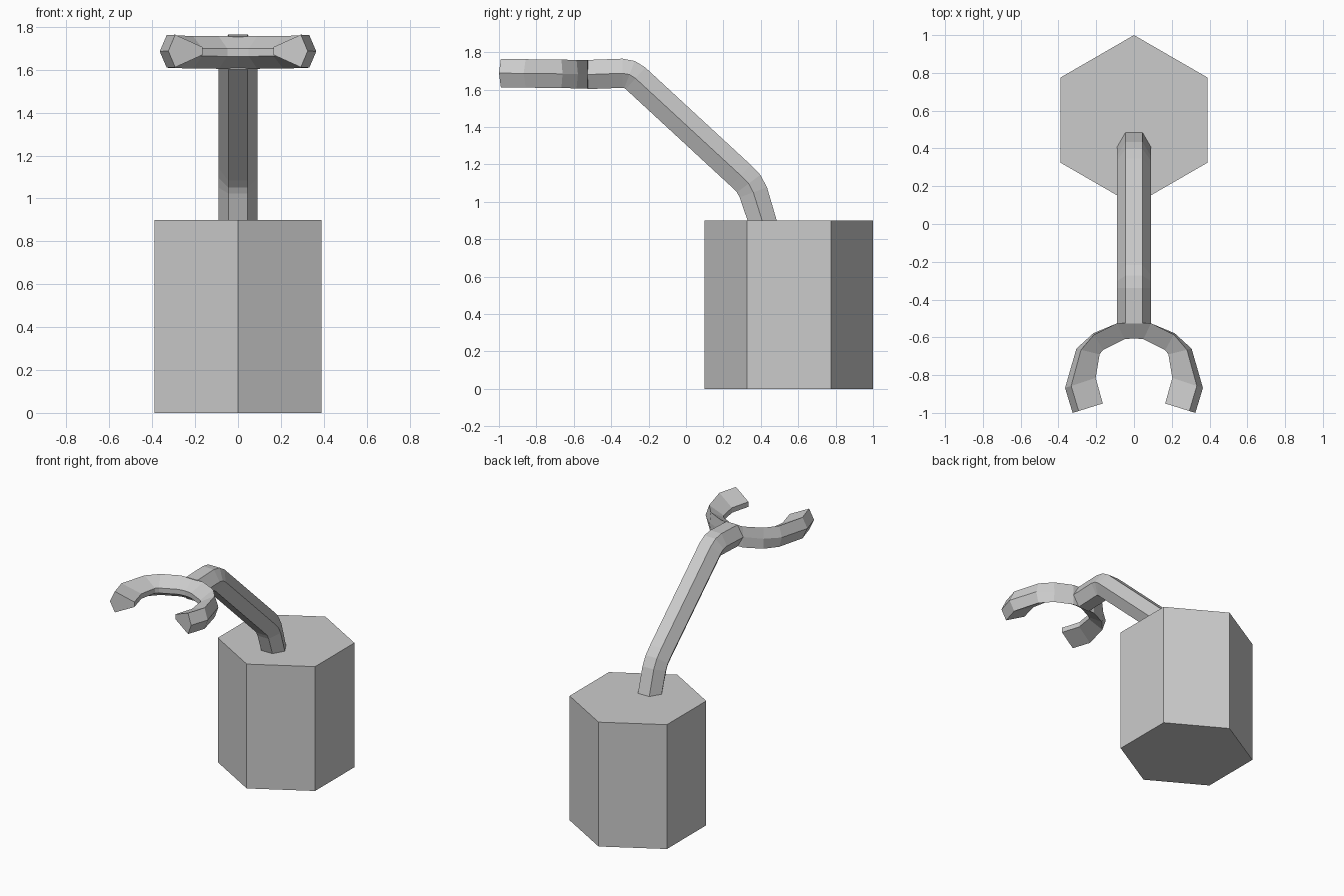
import bpy, bmesh, math
from mathutils import Vector

if "Cube" in bpy.data.objects:
    bpy.data.objects.remove(bpy.data.objects["Cube"])


def mesh_object(name, bm):
    bmesh.ops.recalc_face_normals(bm, faces=bm.faces)
    me = bpy.data.meshes.new(name)
    bm.to_mesh(me)
    bm.free()
    ob = bpy.data.objects.new(name, me)
    bpy.context.collection.objects.link(ob)
    return ob


def skin(bm, rings, caps):
    """Bridge rings of points with quads and cap the chosen ends."""
    rows = [[bm.verts.new(p) for p in ring] for ring in rings]
    n = len(rows[0])
    for a, b in zip(rows, rows[1:]):
        for k in range(n):
            bm.faces.new((a[k], a[(k + 1) % n], b[(k + 1) % n], b[k]))
    for c in caps:
        bm.faces.new(rows[c])


# Hexagonal base
bm = bmesh.new()
hexagon = [(0.45 * math.sin(k * math.pi / 3), 0.55 + 0.45 * math.cos(k * math.pi / 3))
           for k in range(6)]
skin(bm, [[(x, y, z) for x, y in hexagon] for z in (0, 0.9)], (0, -1))
mesh_object("base", bm)

# Bent hexagonal arm, swept along a path in the y-z plane
path = [Vector(p) for p in ((0.407, 0.9), (0.36, 1.05), (0.335, 1.097), (0.293, 1.14),
                            (-0.27, 1.66), (-0.302, 1.68), (-0.34, 1.687), (-0.527, 1.68))]
rings = []
for i, p in enumerate(path):
    t = (path[min(i + 1, len(path) - 1)] - path[max(i - 1, 0)]).normalized()
    side = Vector((-t.y, t.x))
    if i == 0:
        side = Vector((-1, 0))
    if i == len(path) - 1:
        side = Vector((0, -1))
    ring = []
    for k in range(6):
        a = k * math.pi / 3
        q = p + side * 0.09 * math.sin(a)
        ring.append((0.09 * math.cos(a), q.x, q.y))
    rings.append(ring)
bm = bmesh.new()
skin(bm, rings, (0, -1))
mesh_object("arm", bm)

# Open claw: one prong, mirrored. Each row: outer xy, inner xy, bevel, mid height
stations = [
    ((0.0, -0.522), (0.0, -0.605), 0.0, 1.681),
    ((0.09, -0.526), (0.05, -0.61), 0.0, 1.681),
    ((0.215, -0.578), (0.165, -0.668), 0.08, 1.682),
    ((0.305, -0.66), (0.182, -0.69), 0.2, 1.684),
    ((0.365, -0.868), (0.203, -0.815), 0.2, 1.686),
    ((0.325, -1.0), (0.165, -0.95), 0.2, 1.688),
]
rings = []
for o, i, bevel, z in stations:
    o, i = Vector(o), Vector(i)
    b = o.lerp(i, bevel)
    rings.append([(o.x, o.y, z), (b.x, b.y, z + 0.076), (i.x, i.y, z + 0.018),
                  (i.x, i.y, z - 0.018), (b.x, b.y, z - 0.076)])
bm = bmesh.new()
skin(bm, rings, (-1,))
claw = mesh_object("claw", bm)
mirror = claw.modifiers.new("mirror", "MIRROR")
mirror.use_clip = True
